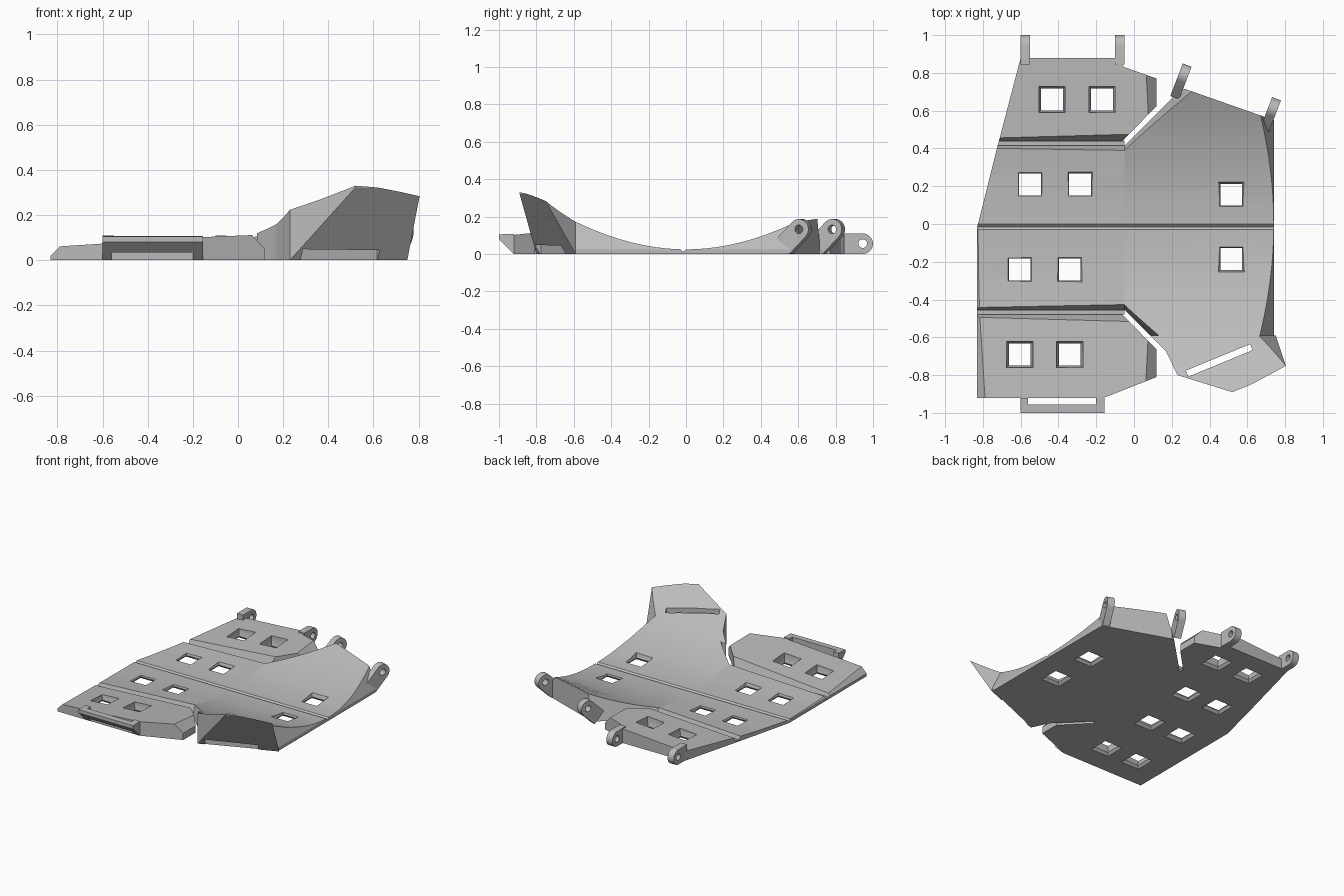
import bpy, bmesh, math
from mathutils import Vector, Matrix

old = bpy.data.objects.get("Cube")
if old:
    bpy.data.objects.remove(old)

GREY = (0.5, 0.5, 0.5, 1)
mat = bpy.data.materials.new("plain grey")
mat.use_nodes = True
mat.diffuse_color = GREY
mat.node_tree.nodes["Principled BSDF"].inputs["Base Color"].default_value = GREY


def finish(bm, name):
    bmesh.ops.recalc_face_normals(bm, faces=bm.faces[:])
    mesh = bpy.data.meshes.new(name)
    bm.to_mesh(mesh)
    bm.free()
    mesh.materials.append(mat)
    ob = bpy.data.objects.new(name, mesh)
    bpy.context.collection.objects.link(ob)
    return ob


def activate(ob):
    bpy.ops.object.select_all(action='DESELECT')
    ob.select_set(True)
    bpy.context.view_layer.objects.active = ob


def smooth(ob):
    activate(ob)
    bpy.ops.object.shade_smooth_by_angle(angle=math.radians(20))


def carve(ob, cutter):
    activate(ob)
    mod = ob.modifiers.new("carve", 'BOOLEAN')
    mod.operation = 'DIFFERENCE'
    mod.solver = 'EXACT'
    mod.object = cutter
    bpy.ops.object.modifier_apply(modifier=mod.name)


def prism(name, points, sweep):
    bm = bmesh.new()
    face = bm.faces.new([bm.verts.new(p) for p in points])
    new = bmesh.ops.extrude_face_region(bm, geom=[face], use_keep_orig=True)
    bmesh.ops.translate(bm, vec=sweep, verts=[g for g in new["geom"] if isinstance(g, bmesh.types.BMVert)])
    return finish(bm, name)


# Heights of the conical hollow, the flatter flaps and the thin hinges
def hollow(x, y):
    if abs(y + 0.015) < 0.008:
        return 0.012
    return 0.025 + (0.25 + 0.26 * x) * y * y


def flap_top(x, y):
    return hollow(x, 0.5) + 0.06 * (abs(y) - 0.5)


def hinge_top(x, y):
    return 0.014


def plate(name, outline, height, cuts=()):
    """Flat-bottomed slab with a shaped top, trimmed by planes given as three points."""
    bm = bmesh.new()
    bm.faces.new([bm.verts.new((x, y, 0)) for x, y in outline])
    for y in [i * 0.04 for i in range(-23, 24)] + [-0.015, -0.03]:
        bmesh.ops.bisect_plane(bm, geom=bm.verts[:] + bm.edges[:] + bm.faces[:],
                               plane_co=(0, y, 0), plane_no=(0, 1, 0))
    new = bmesh.ops.extrude_face_region(bm, geom=bm.faces[:], use_keep_orig=True)
    top = [g for g in new["geom"] if isinstance(g, bmesh.types.BMVert)]
    for v in top:
        v.co.z = height(v.co.x, v.co.y)
    middle = sum((v.co for v in top), Vector()) / len(top)
    middle.z *= 0.9
    for a, b, c in cuts:
        a, b, c = Vector(a), Vector(b), Vector(c)
        normal = (b - a).cross(c - a).normalized()
        if normal.dot(middle - a) > 0:
            normal.negate()
        bmesh.ops.bisect_plane(bm, geom=bm.verts[:] + bm.edges[:] + bm.faces[:],
                               plane_co=a, plane_no=normal, clear_outer=True)
        rim = [e for e in bm.edges if e.is_boundary]
        if rim:
            bmesh.ops.holes_fill(bm, edges=rim, sides=0)
    return finish(bm, name)


def groove_wall(y, lean):
    return ((-1, y, 0), (0, y, 0), (0, y + lean, 0.06))


LEFT_BEVEL = ((-0.83, 0, 0.02), (-0.83, -1, 0.02), (-0.79, 0, 0.06))
FLAP_BEVEL = ((0.12, 0, 0.05), (0.12, 1, 0.05), (0.05, 0, 0.125))
SIDE_BEVEL = ((0.74, -1, 0.025), (0.74, 1, 0.025), (0.65, 0, 0.205))

# Main slabs
palm_front = plate("palm_front",
                   [(-0.83, -0.455), (-0.05, -0.455), (-0.05, -0.015), (-0.83, -0.015)],
                   hollow, [groove_wall(-0.455, 0.025), LEFT_BEVEL])
palm_back = plate("palm_back",
                  [(-0.83, -0.015), (-0.05, -0.015), (-0.05, 0.415), (-0.722, 0.415)],
                  hollow, [groove_wall(0.415, -0.025)])
palm_side = plate("palm_side",
                  [(-0.05, -0.455), (0.085, -0.59), (0.74, -0.59), (0.74, 0.55), (0.27, 0.715),
                   (0.22, 0.7), (0.21, 0.675), (-0.05, 0.415)],
                  hollow, [SIDE_BEVEL,
                           ((-0.05, -0.455, 0), (0.17, -0.675, 0), (-0.035, -0.44, 0.08)),
                           ((-0.05, 0.415, 0), (0.17, 0.635, 0), (-0.035, 0.4, 0.08))])

# Raised wing with an undercut front
wing = plate("wing",
             [(0.085, -0.59), (0.17, -0.675), (0.23, -0.8), (0.52, -0.89), (0.82, -0.77), (0.75, -0.59)],
             hollow, [((0.23, -0.8, 0), (0.75, -0.59, 0), (0.52, -0.89, 0.322)),
                      ((0.75, -0.59, 0), (0.67, -0.6, 0.18), (0.82, -0.77, 0.3))])

# Hinged flaps
flap_front = plate("flap_front",
                   [(-0.83, -0.92), (-0.16, -0.92), (0.12, -0.81), (0.12, -0.665), (-0.06, -0.48), (-0.83, -0.48)],
                   flap_top, [groove_wall(-0.48, -0.025), LEFT_BEVEL, FLAP_BEVEL])
flap_back = plate("flap_back",
                  [(-0.715, 0.44), (-0.06, 0.44), (0.12, 0.625), (0.12, 0.77), (-0.05, 0.83),
                   (-0.1, 0.88), (-0.6, 0.88)],
                  flap_top, [groove_wall(0.44, 0.025), FLAP_BEVEL])
slabs = [palm_front, palm_back, palm_side, wing, flap_front, flap_back]

# Thin hinges under the grooves
plate("hinge_front", [(-0.83, -0.48), (-0.05, -0.48), (-0.05, -0.455), (-0.83, -0.455)], hinge_top)
plate("hinge_back", [(-0.722, 0.415), (-0.05, 0.415), (-0.05, 0.44), (-0.715, 0.44)], hinge_top)


# Square windows, flared towards the bottom and the top
def window_cutter(x, y):
    bm = bmesh.new()
    rings = []
    for half, z in ((0.077, -0.005), (0.058, 0.018), (0.069, 0.05), (0.069, 0.4)):
        rings.append([bm.verts.new((x + sx * half, y + sy * half, z))
                      for sx, sy in ((-1, -1), (1, -1), (1, 1), (-1, 1))])
    for low, high in zip(rings, rings[1:]):
        for i in range(4):
            j = (i + 1) % 4
            bm.faces.new((low[i], low[j], high[j], high[i]))
    bm.faces.new(rings[0])
    bm.faces.new(rings[-1])
    return finish(bm, "window_cutter")


WINDOWS = [(flap_back, 0.66, (-0.435, -0.17)), (palm_back, 0.21, (-0.55, -0.285)),
           (palm_side, 0.155, (0.515,)), (palm_side, -0.185, (0.515,)),
           (palm_front, -0.24, (-0.605, -0.34)), (flap_front, -0.69, (-0.605, -0.34))]
for slab, y, xs in WINDOWS:
    for x in xs:
        cutter = window_cutter(x, y)
        carve(slab, cutter)
        bpy.data.objects.remove(cutter)

# Strap slit along the foot of the wing
slit = prism("slit_cutter", [(0.275, -0.776, -0.1), (0.615, -0.636, -0.1),
                             (0.628, -0.668, -0.1), (0.288, -0.808, -0.1)], (0, 0, 0.7))
carve(wing, slit)
bpy.data.objects.remove(slit)
for slab in slabs:
    smooth(slab)

# Strap bracket on the front flap
bracket = prism("strap_bracket", [(-0.6, -0.92, 0), (-0.6, -1, 0.08), (-0.6, -1, 0.105), (-0.6, -0.92, 0.108)],
                (0.445, 0, 0))
slot = prism("slot_cutter", [(-0.56, -0.955, -0.1), (-0.2, -0.955, -0.1), (-0.2, -0.91, -0.1), (-0.56, -0.91, -0.1)],
             (0, 0, 0.4))
carve(bracket, slot)
bpy.data.objects.remove(slot)


# Rounded lugs with pin holes along the back
def lug(name, eye, heading, pitch, length, radius=0.055, width=0.05):
    def arc(r, start, sweep, count):
        return [(-width / 2, r * math.cos(start + sweep * i / count), r * math.sin(start + sweep * i / count))
                for i in range(count + 1)]
    outline = arc(radius, -math.pi / 2, math.pi, 14)
    outline += [(-width / 2, -length, radius), (-width / 2, -length, -radius)]
    ob = prism(name, outline, (width, 0, 0))
    pin = prism("pin_cutter", arc(0.023, 0, math.tau, 20)[:-1], (width * 3, 0, 0))
    pin.data.transform(Matrix.Translation((-width, 0, 0)))
    carve(ob, pin)
    bpy.data.objects.remove(pin)
    ob.data.transform(Matrix.Translation(eye) @ Matrix.Rotation(math.radians(heading), 4, 'Z')
                      @ Matrix.Rotation(math.radians(pitch), 4, 'X'))
    smooth(ob)


for side, x in (("right", -0.575), ("left", -0.075)):
    lug("flap_lug_" + side, (x, 0.945, 0.055), 0, 0, 0.1)
for side, x, y in (("right", 0.262, 0.79), ("left", 0.735, 0.612)):
    lug("palm_lug_" + side, (x, y, 0.132), -21, 45, 0.128)
